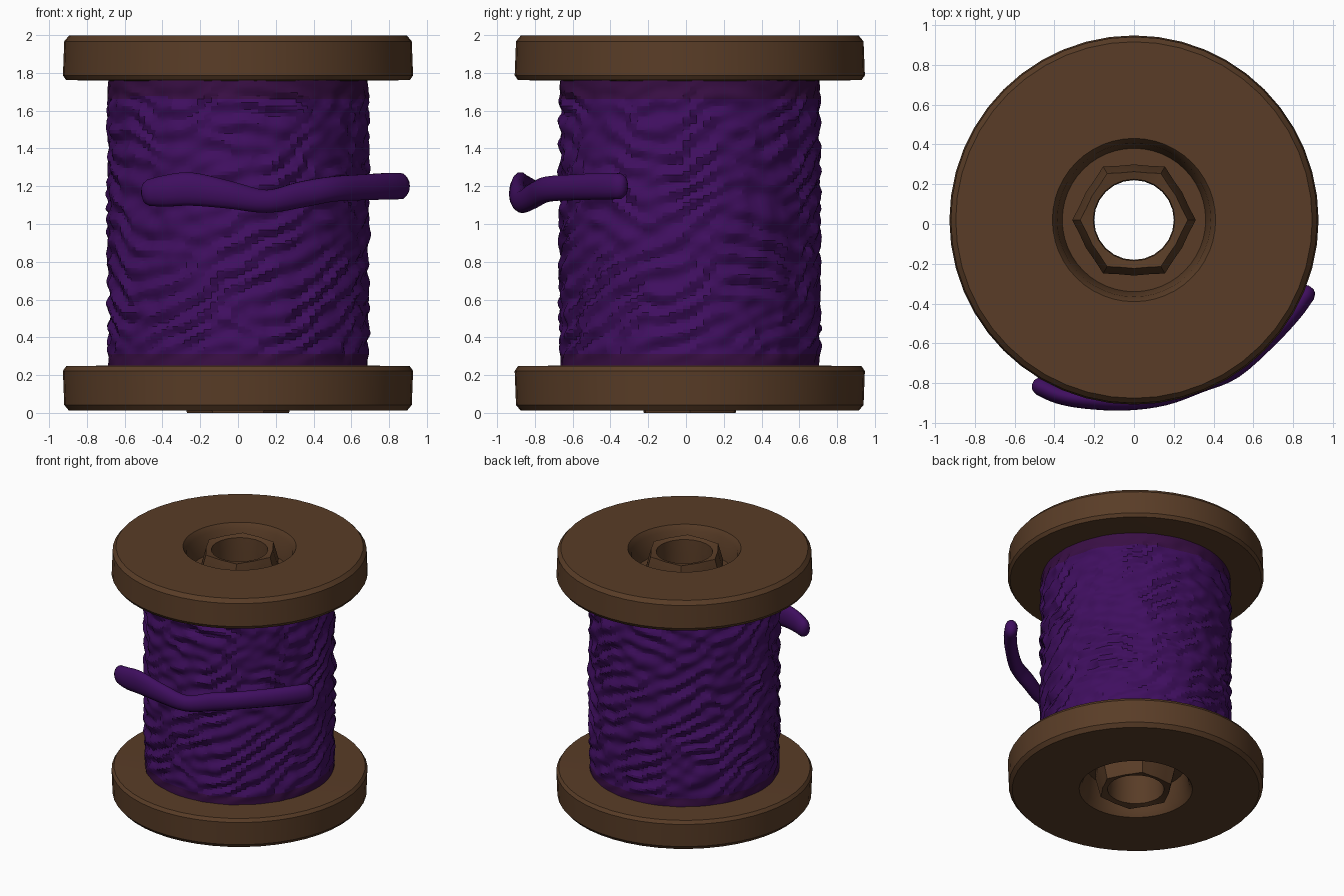
import bpy, bmesh, math
from mathutils import Vector, noise

if "Cube" in bpy.data.objects:
    bpy.data.objects.remove(bpy.data.objects["Cube"])

CY = 0.02  # spool axis sits slightly behind the origin


def material(name, rgb):
    m = bpy.data.materials.new(name)
    m.diffuse_color = (*rgb, 1)
    m.use_nodes = True
    m.node_tree.nodes["Principled BSDF"].inputs["Base Color"].default_value = m.diffuse_color
    return m


WOOD = material("brown wood", (0.100, 0.046, 0.020))
THREAD = material("purple thread", (0.050, 0.0045, 0.115))
EDGE = material("dark purple thread edge", (0.040, 0.0045, 0.058))


def skin(name, rings, mats, close=False, caps=False, angle=30):
    """Join a list of point rings into one surface."""
    bm = bmesh.new()
    vr = [[bm.verts.new(p) for p in r] for r in rings]
    n = len(vr[0])
    pairs = list(zip(vr, vr[1:]))
    if close:
        pairs.append((vr[-1], vr[0]))
    for a, b in pairs:
        for i in range(n):
            j = (i + 1) % n
            bm.faces.new((a[i], a[j], b[j], b[i]))
    if caps:
        bm.faces.new(vr[0])
        bm.faces.new(vr[-1])
    bmesh.ops.recalc_face_normals(bm, faces=bm.faces)
    me = bpy.data.meshes.new(name)
    bm.to_mesh(me)
    bm.free()
    for m in mats:
        me.materials.append(m)
    ob = bpy.data.objects.new(name, me)
    bpy.context.collection.objects.link(ob)
    bpy.ops.object.select_all(action='DESELECT')
    ob.select_set(True)
    bpy.context.view_layer.objects.active = ob
    bpy.ops.object.shade_smooth_by_angle(angle=math.radians(angle))
    return ob


def ring(radius, z, n):
    """radius may be a number or a function of the side index."""
    out = []
    for i in range(n):
        a = 2 * math.pi * i / n
        r = radius(i) if callable(radius) else radius
        out.append((r * math.cos(a), CY + r * math.sin(a), z))
    return out


# Flanges: (radius, depth from the outer face), with a recess round the core
PROFILE = [(0.26, 0.20), (0.36, 0.20), (0.385, 0.04), (0.41, 0.0), (0.895, 0.0),
           (0.92, 0.03), (0.927, 0.21), (0.91, 0.235), (0.60, 0.24), (0.26, 0.24)]
for name, z0, s in (("bottom_flange", 0.012, 1), ("top_flange", 1.997, -1)):
    skin(name, [ring(r, z0 + s * d, 48) for r, d in PROFILE], [WOOD], close=True)


# Core tube: hexagonal outside, round bore
def hexagon(r):
    return lambda i: r if i % 4 == 0 else r * (0.90 if i % 4 == 2 else 0.91)


core = [(hexagon(0.27), 0.0), (hexagon(0.31), 0.16), (hexagon(0.31), 1.84),
        (hexagon(0.27), 1.98), (0.205, 1.97), (0.20, 1.85), (0.20, 0.15), (0.205, 0.01)]
skin("core_tube", [ring(r, z, 24) for r, z in core], [WOOD], close=True, angle=20)

# Wound thread: ridged cylinder, two crossing families of slanted strands
SEG, ROWS, Z0, Z1 = 120, 84, 0.24, 1.77


def strand_radius(a, z):
    p = Vector((math.cos(a), math.sin(a), z))
    warp = 2.2 * noise.noise(p * 2.6) + 0.9 * noise.noise(p * 6)
    up = math.sin(18 * a - 50 * z + 2 * warp)
    down = math.sin(10 * a + 48 * z + 2 * warp)
    mix = min(1, max(0, 0.65 + 1.5 * noise.noise(p * 1.7 + Vector((5, 2, 1)))))
    ridge = mix * up + (1 - mix) * down
    bump = 0.012 * ridge + 0.014 * noise.noise(p * 9)
    fade = min(1, (z - Z0) / 0.1, (Z1 - z) / 0.12)   # smoother at the ends
    return 0.685 + bump * max(0.15, fade)


rows = []
for k in range(ROWS + 1):
    z = Z0 + (Z1 - Z0) * k / ROWS
    rows.append(ring(lambda i: strand_radius(2 * math.pi * i / SEG, z), z, SEG))
wound = skin("wound_thread", rows, [THREAD, EDGE], angle=22)
for f in wound.data.polygons:
    c = f.center
    wave = 0.03 * noise.noise(c * 3)
    if c.z > 1.665 + wave or c.z < 0.315 + wave * 0.4:
        f.material_index = 1

# Loose thread end: (x, y, z, half height) swept with an oval section
PATH = [(-0.47, -0.815, 1.165, 0.072), (-0.38, -0.855, 1.175, 0.085),
        (-0.25, -0.88, 1.185, 0.09), (-0.05, -0.89, 1.155, 0.075),
        (0.15, -0.865, 1.12, 0.062), (0.33, -0.80, 1.155, 0.07),
        (0.50, -0.73, 1.185, 0.068), (0.68, -0.57, 1.195, 0.07),
        (0.80, -0.44, 1.20, 0.072), (0.865, -0.35, 1.20, 0.07)]
pts = [Vector(p) for p in PATH]
pts = [2 * pts[0] - pts[1]] + pts + [2 * pts[-1] - pts[-2]]
samples = []
for k in range(1, len(pts) - 2):
    a, b, c, d = pts[k - 1:k + 3]
    for t in (0, 0.25, 0.5, 0.75):
        samples.append(0.5 * (2 * b + (c - a) * t + (2 * a - 5 * b + 4 * c - d) * t * t
                              + (3 * b - a - 3 * c + d) * t ** 3))
samples.append(pts[-2])


def oval(p, tangent, scale, shift):
    side = tangent.cross(Vector((0, 0, 1))).normalized()
    up = side.cross(tangent).normalized()
    o = p.xyz + tangent * shift
    return [o + scale * (side * 0.047 * math.cos(q) + up * p.w * math.sin(q))
            for q in (2 * math.pi * i / 14 for i in range(14))]


sweep = []
last = len(samples) - 1
for k, p in enumerate(samples):
    t = (samples[min(k + 1, last)].xyz - samples[max(k - 1, 0)].xyz).normalized()
    if k == 0:
        sweep += [oval(p, t, 0.35, -0.04), oval(p, t, 0.75, -0.028)]
    sweep.append(oval(p, t, 1, 0))
    if k == last:
        sweep += [oval(p, t, 0.75, 0.028), oval(p, t, 0.35, 0.04)]
skin("loose_thread_end", sweep, [THREAD], caps=True, angle=50)
